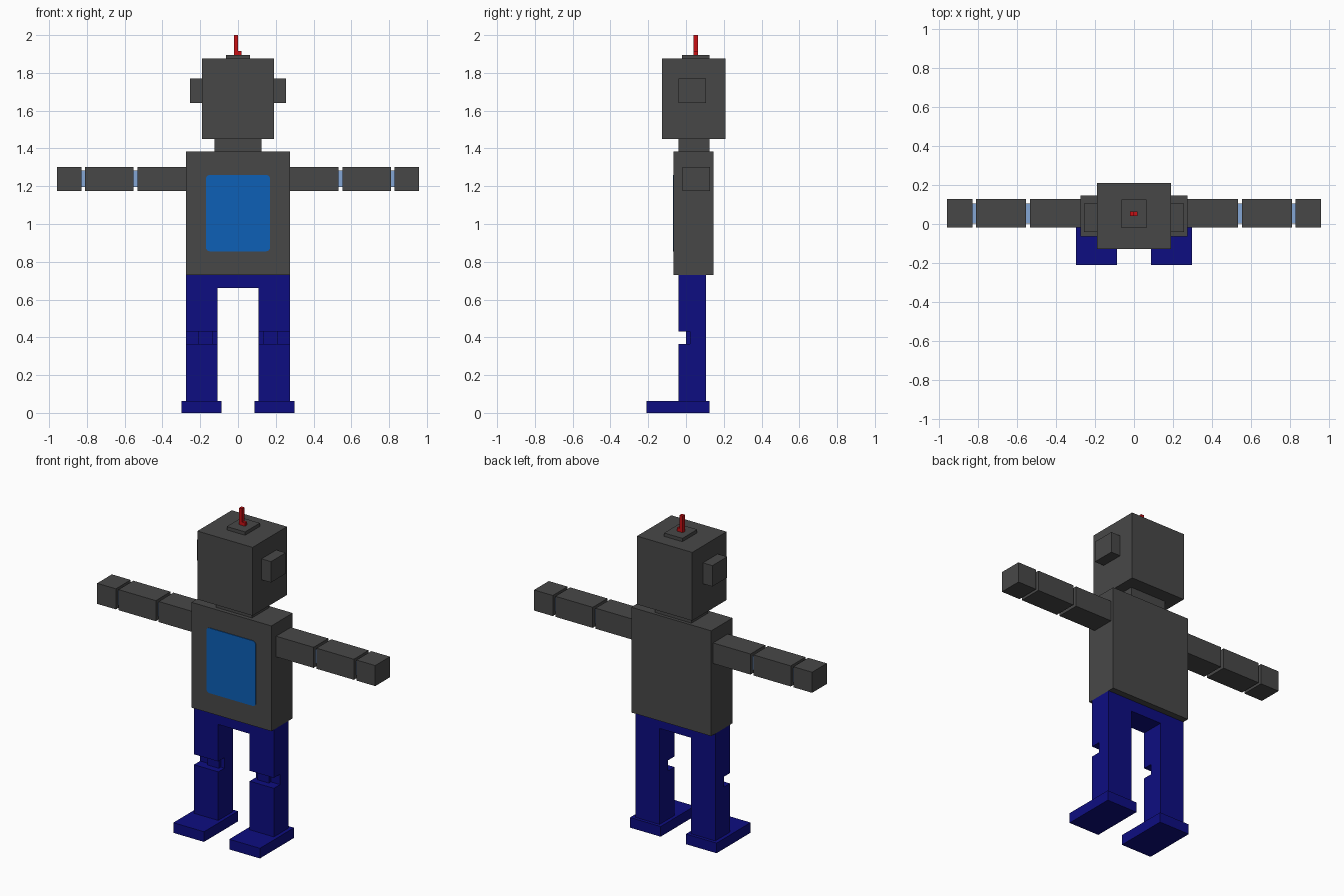
import bpy, bmesh, math

if "Cube" in bpy.data.objects:
    bpy.data.objects.remove(bpy.data.objects["Cube"])


def material(name, rgb):
    m = bpy.data.materials.new(name)
    m.diffuse_color = (*rgb, 1.0)
    m.use_nodes = True
    m.node_tree.nodes["Principled BSDF"].inputs["Base Color"].default_value = m.diffuse_color
    return m


GREY = material("dark_grey", (0.064, 0.064, 0.064))
NAVY = material("navy_blue", (0.004, 0.004, 0.22))
SCREEN = material("screen_blue", (0.004, 0.115, 0.47))
JOINT = material("light_blue", (0.23, 0.38, 0.66))
RED = material("red", (0.58, 0.005, 0.007))


def prism(name, points, direction, mat):
    """Extrude a flat polygon along a vector."""
    bm = bmesh.new()
    face = bm.faces.new([bm.verts.new(p) for p in points])
    ext = bmesh.ops.extrude_face_region(bm, geom=[face])
    moved = [g for g in ext["geom"] if isinstance(g, bmesh.types.BMVert)]
    bmesh.ops.translate(bm, verts=moved, vec=direction)
    bmesh.ops.recalc_face_normals(bm, faces=bm.faces)
    mesh = bpy.data.meshes.new(name)
    bm.to_mesh(mesh)
    bm.free()
    mesh.materials.append(mat)
    obj = bpy.data.objects.new(name, mesh)
    bpy.context.collection.objects.link(obj)
    return obj


def box(name, x, y, z, mat):
    """Box from (min, max) ranges on each axis."""
    base = [(x[0], y[0], z[0]), (x[1], y[0], z[0]),
            (x[1], y[1], z[0]), (x[0], y[1], z[0])]
    return prism(name, base, (0, 0, z[1] - z[0]), mat)


def pair(name, x, y, z, mat):
    """Box on the right side and its mirror image on the left."""
    box(name + "_right", x, y, z, mat)
    box(name + "_left", (-x[1], -x[0]), y, z, mat)


# Body and head
box("torso", (-0.275, 0.275), (-0.065, 0.145), (0.73, 1.385), GREY)
box("neck", (-0.125, 0.125), (-0.04, 0.125), (1.385, 1.45), GREY)
box("head", (-0.19, 0.19), (-0.128, 0.21), (1.45, 1.875), GREY)
pair("ear", (0.19, 0.255), (-0.04, 0.105), (1.64, 1.77), GREY)

# Antenna
box("antenna_base", (-0.063, 0.063), (-0.02, 0.125), (1.875, 1.896), GREY)
box("antenna_rod", (-0.021, 0.0), (0.041, 0.063), (1.896, 2.0), RED)
box("antenna_step", (0.0, 0.019), (0.041, 0.063), (1.896, 1.917), RED)

# Chest screen: thin plate with rounded corners
r = 0.022
corners = [(0.17 - r, 1.26 - r), (-0.17 + r, 1.26 - r),
           (-0.17 + r, 0.855 + r), (0.17 - r, 0.855 + r)]
outline = []
for i, (cx, cz) in enumerate(corners):
    for k in range(5):
        a = math.radians(90 * i + 22.5 * k)
        outline.append((cx + r * math.cos(a), -0.069, cz + r * math.sin(a)))
prism("chest_screen", outline, (0, 0.004, 0), SCREEN)

# Arms: three blocks linked by slimmer joints
ARM_Y, ARM_Z = (-0.018, 0.127), (1.175, 1.303)
for part, x in (("upper_arm", (0.275, 0.533)), ("forearm", (0.553, 0.81)),
                ("hand", (0.828, 0.957))):
    pair(part, x, ARM_Y, ARM_Z, GREY)
for part, x in (("elbow", (0.533, 0.553)), ("wrist", (0.81, 0.828))):
    pair(part, x, (0.003, 0.106), (1.196, 1.282), JOINT)

# Legs: side profile with a knee notch, extruded across the width
profile = [(-0.04, 0.063), (0.105, 0.063), (0.105, 0.73), (-0.04, 0.73),
           (-0.04, 0.43), (0.021, 0.43), (0.021, 0.365), (-0.04, 0.365)]
for side, x0 in (("right", 0.108), ("left", -0.275)):
    prism("leg_" + side, [(x0, y, z) for y, z in profile], (0.167, 0, 0), NAVY)
pair("knee", (0.132, 0.211), (0.001, 0.021), (0.365, 0.43), NAVY)
pair("foot", (0.087, 0.298), (-0.21, 0.125), (0.0, 0.063), NAVY)
box("hip", (-0.108, 0.108), (-0.04, 0.105), (0.66, 0.73), NAVY)
